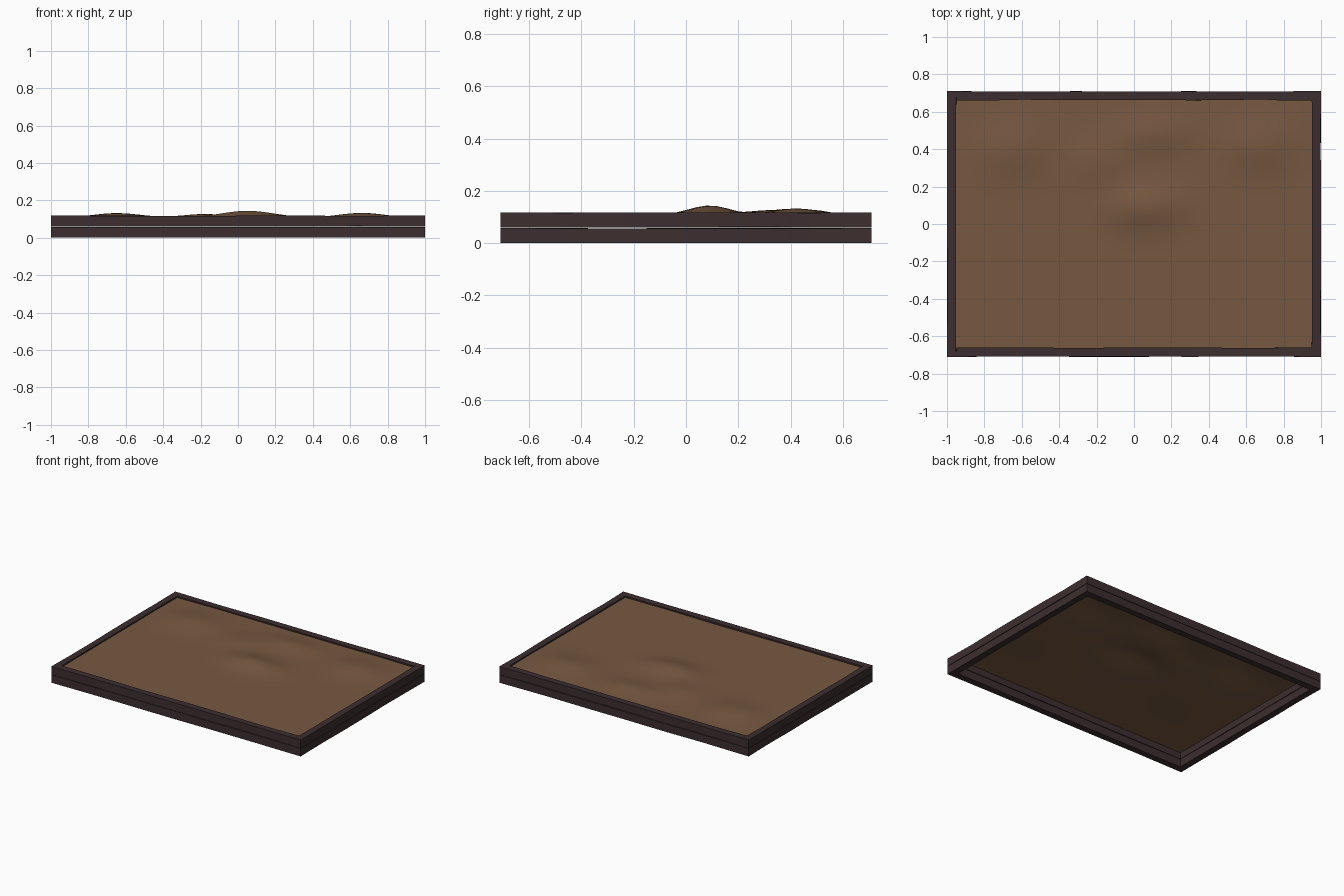
import bpy, bmesh, math, random
from mathutils import Vector

if "Cube" in bpy.data.objects:
    bpy.data.objects.remove(bpy.data.objects["Cube"])

random.seed(4)

def material(name, rgb):
    m = bpy.data.materials.new(name)
    m.diffuse_color = (*rgb, 1)
    m.use_nodes = True
    m.node_tree.nodes["Principled BSDF"].inputs["Base Color"].default_value = m.diffuse_color
    return m

WOOD = material("dark wood", (0.046, 0.027, 0.029))
SOIL = material("brown soil", (0.185, 0.099, 0.053))

HX, HY, T = 1.0, 0.71, 0.05   # outer half sizes and plank thickness

def finish(bm, name, mat):
    bmesh.ops.recalc_face_normals(bm, faces=bm.faces)
    me = bpy.data.meshes.new(name)
    bm.to_mesh(me)
    bm.free()
    me.materials.append(mat)
    ob = bpy.data.objects.new(name, me)
    bpy.context.collection.objects.link(ob)
    return ob

def plank(name, centre, length, height, along_y):
    """Rough-cut board with slightly uneven edges."""
    bm = bmesh.new()
    n = 6
    rings = []
    for i in range(n + 1):
        s = -length / 2 + length * i / n
        ring = []
        for a, b in ((-1, -1), (1, -1), (1, 1), (-1, 1)):
            # chips only ever cut into the board, and not at its ends
            w = 0 if i in (0, n) else random.uniform(0, 0.003)
            off, z = a * (T / 2 - w), b * (height / 2 - w * 0.6)
            p = (off, s, z) if along_y else (s, off, z)
            ring.append(bm.verts.new(Vector(centre) + Vector(p)))
        rings.append(ring)
    for r0, r1 in zip(rings, rings[1:]):
        for k in range(4):
            bm.faces.new((r0[k], r0[(k + 1) % 4], r1[(k + 1) % 4], r1[k]))
    bm.faces.new(rings[0])
    bm.faces.new(rings[-1])
    return finish(bm, name, WOOD)

# Frame: two stacked courses of boards
for course, (z0, z1) in {"lower": (0.0, 0.058), "upper": (0.060, 0.118)}.items():
    z, h = (z0 + z1) / 2, z1 - z0
    for side, s in (("left", -1), ("right", 1)):
        plank(f"{course}_{side}_board", (s * (HX - T / 2), 0, z), 2 * HY, h, True)
    for side, s in (("front", -1), ("back", 1)):
        plank(f"{course}_{side}_board", (0, s * (HY - T / 2), z), 2 * (HX - T), h, False)

# Soil: smooth sheet with low mounds (x, y, width x, width y, height)
MOUNDS = [(0.05, 0.09, 0.20, 0.11, 0.036), (-0.18, 0.33, 0.16, 0.13, 0.020),
          (-0.65, 0.40, 0.18, 0.14, 0.024), (0.66, 0.42, 0.17, 0.13, 0.025),
          (0.1, 0.48, 0.2, 0.1, 0.022)]

def soil_height(x, y):
    z = 0.107 + 0.0015 * math.sin(5 * x + 1) * math.cos(6 * y)
    for mx, my, wx, wy, h in MOUNDS:
        z += h * math.exp(-((x - mx) / wx) ** 2 - ((y - my) / wy) ** 2)
    return z

bm = bmesh.new()
bmesh.ops.create_grid(bm, x_segments=48, y_segments=34, size=1)
for v in bm.verts:
    v.co.x *= HX - T + 0.008
    v.co.y *= HY - T + 0.008
    v.co.z = soil_height(v.co.x, v.co.y)
for f in bm.faces:
    f.smooth = True
finish(bm, "soil", SOIL)
